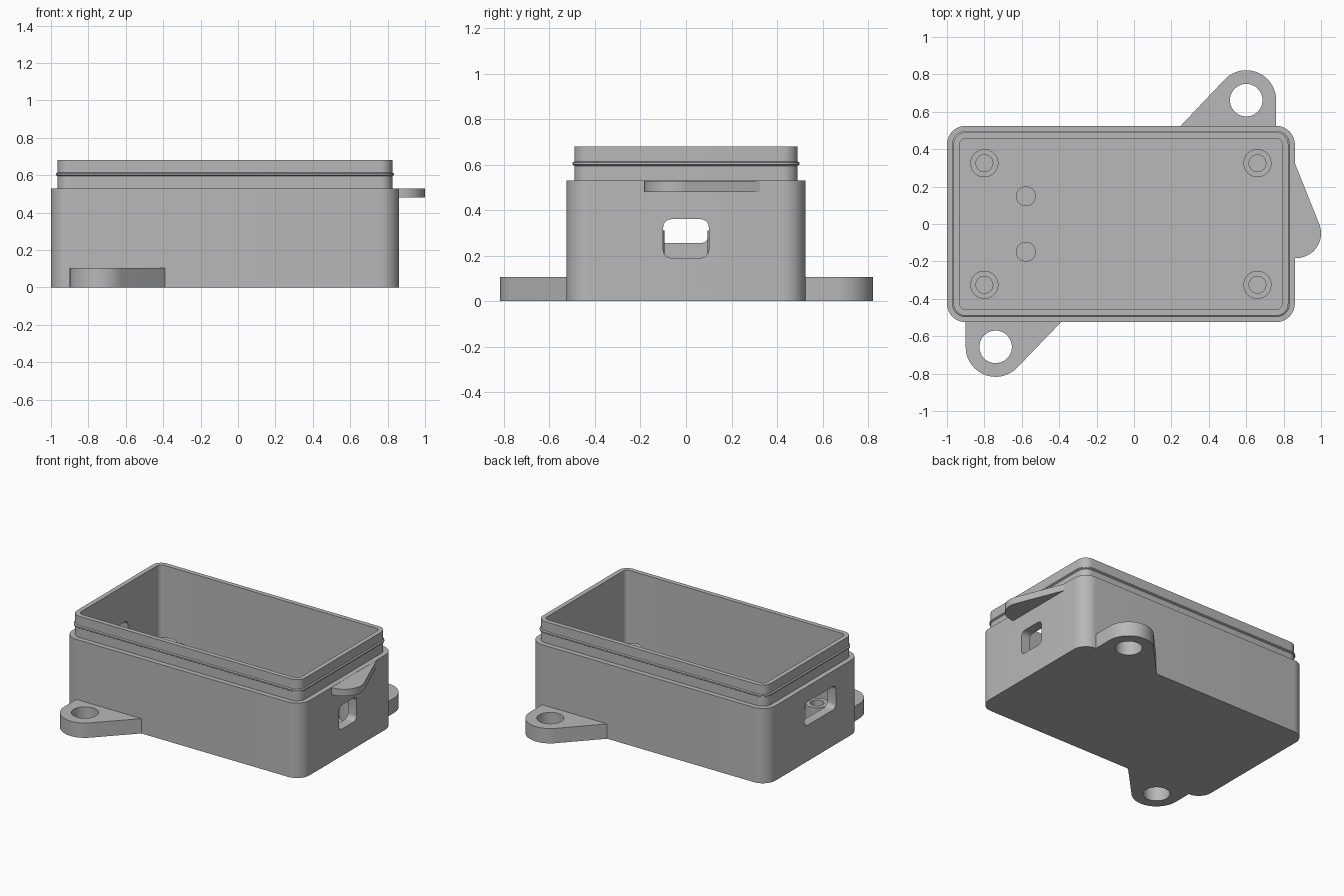
import bpy, bmesh, math
from mathutils import Vector, geometry

if "Cube" in bpy.data.objects:
    bpy.data.objects.remove(bpy.data.objects["Cube"], do_unlink=True)

grey = bpy.data.materials.new("light grey plastic")
grey.use_nodes = True
COLOUR = (0.48, 0.48, 0.48, 1)
grey.diffuse_color = COLOUR
grey.node_tree.nodes["Principled BSDF"].inputs["Base Color"].default_value = COLOUR


def loft(name, loops):
    """Closed solid through a sequence of equal-length 3D loops, capped at both ends."""
    bm = bmesh.new()
    rings = [[bm.verts.new(p) for p in loop] for loop in loops]
    for a, b in zip(rings, rings[1:]):
        for i in range(len(a)):
            j = (i + 1) % len(a)
            bm.faces.new((a[i], a[j], b[j], b[i]))
    bm.faces.new(rings[0][::-1])
    bm.faces.new(rings[-1])
    bmesh.ops.recalc_face_normals(bm, faces=bm.faces)
    mesh = bpy.data.meshes.new(name)
    bm.to_mesh(mesh)
    bm.free()
    mesh.materials.append(grey)
    ob = bpy.data.objects.new(name, mesh)
    bpy.context.collection.objects.link(ob)
    return ob


def rounded(cx, cy, hx, hy, r, steps=10):
    """Rounded rectangle outline, counter-clockwise."""
    pts = []
    for q, (sx, sy) in enumerate(((1, 1), (-1, 1), (-1, -1), (1, -1))):
        for k in range(steps + 1):
            a = math.pi / 2 * (q + k / steps)
            pts.append((cx + sx * (hx - r) + r * math.cos(a),
                        cy + sy * (hy - r) + r * math.sin(a)))
    return pts


def circle(cx, cy, r, n=48):
    return [(cx + r * math.cos(math.tau * i / n), cy + r * math.sin(math.tau * i / n))
            for i in range(n)]


def at_z(pts, z):
    return [(x, y, z) for x, y in pts]


def prism(name, pts, z0, z1):
    return loft(name, [at_z(pts, z0), at_z(pts, z1)])


def cut(ob, cutter):
    mod = ob.modifiers.new("cut", "BOOLEAN")
    mod.object, mod.operation, mod.solver = cutter, "DIFFERENCE", "EXACT"
    select(ob)
    bpy.ops.object.modifier_apply(modifier=mod.name)
    bpy.data.objects.remove(cutter, do_unlink=True)


def select(ob):
    bpy.ops.object.select_all(action="DESELECT")
    ob.select_set(True)
    bpy.context.view_layer.objects.active = ob


def smooth(ob):
    select(ob)
    bpy.ops.object.shade_smooth_by_angle(angle=math.radians(30))


# Open case: (inset from outer wall, height) from base, over lip and bead, into the cavity
CX, HX, HY, R = -0.07, 0.93, 0.525, 0.1
FLOOR = 0.07
profile = [(0, 0), (0, 0.53), (0.035, 0.53), (0.035, 0.595), (0.027, 0.6),
           (0.027, 0.609), (0.035, 0.614), (0.035, 0.68), (0.068, 0.68), (0.068, FLOOR)]
case = loft("case", [at_z(rounded(CX, 0, HX - d, HY - d, R - d), z) for d, z in profile])


# Cable windows through the two end walls
def window(x, y0, y1, z0, z1):
    outline = rounded((y0 + y1) / 2, (z0 + z1) / 2, (y1 - y0) / 2, (z1 - z0) / 2, 0.035, 6)
    cut(case, loft("window_cutter", [[(x + s, y, z) for y, z in outline] for s in (-0.1, 0.1)]))


window(CX + HX, -0.1, 0.1, 0.19, 0.36)
window(CX - HX, -0.25, 0.1, 0.255, 0.42)
smooth(case)


# Mounting ears: hull of a round end and points buried in the wall
def ear(name, centre, r, roots, z0, z1, hole=0):
    pts = circle(*centre, r, 64) + roots
    hull = [pts[i] for i in geometry.convex_hull_2d([Vector(p) for p in pts])]
    ob = prism(name, hull, z0, z1)
    if hole:
        cut(ob, prism("hole_cutter", circle(*centre, hole), z0 - 0.1, z1 + 0.1))
    smooth(ob)


ear("back_mounting_ear", (0.6, 0.662), 0.16,
    [(0.25, 0.525), (0.3, 0.48), (0.76, 0.48)], 0, 0.105, 0.087)
ear("front_mounting_ear", (-0.74, -0.657), 0.16,
    [(-0.39, -0.525), (-0.44, -0.48), (-0.9, -0.48)], 0, 0.105, 0.087)


# Thumb tab under the rim, on the end wall
tab_outline = [p for p in circle(0.868, -0.05, 0.132, 64) if p[0] > 0.82]
pts = tab_outline + [(0.86, 0.325), (0.82, 0.325), (0.82, -0.182)]
hull = [pts[i] for i in geometry.convex_hull_2d([Vector(p) for p in pts])]
smooth(prism("thumb_tab", hull, 0.48, 0.529))

# Screw posts with blind holes, and locating pegs
for side, sy in (("front", -1), ("back", 1)):
    for end, x in (("right", -0.8), ("left", 0.66)):
        levels = [(0.075, FLOOR - 0.02), (0.075, 0.21), (0.045, 0.21), (0.045, FLOOR + 0.02)]
        smooth(loft(f"{side}_{end}_screw_post",
                    [at_z(circle(x, sy * 0.325, r), z) for r, z in levels]))
    smooth(prism(f"{side}_locating_peg", circle(-0.578, sy * 0.148, 0.053), FLOOR - 0.02, 0.31))
